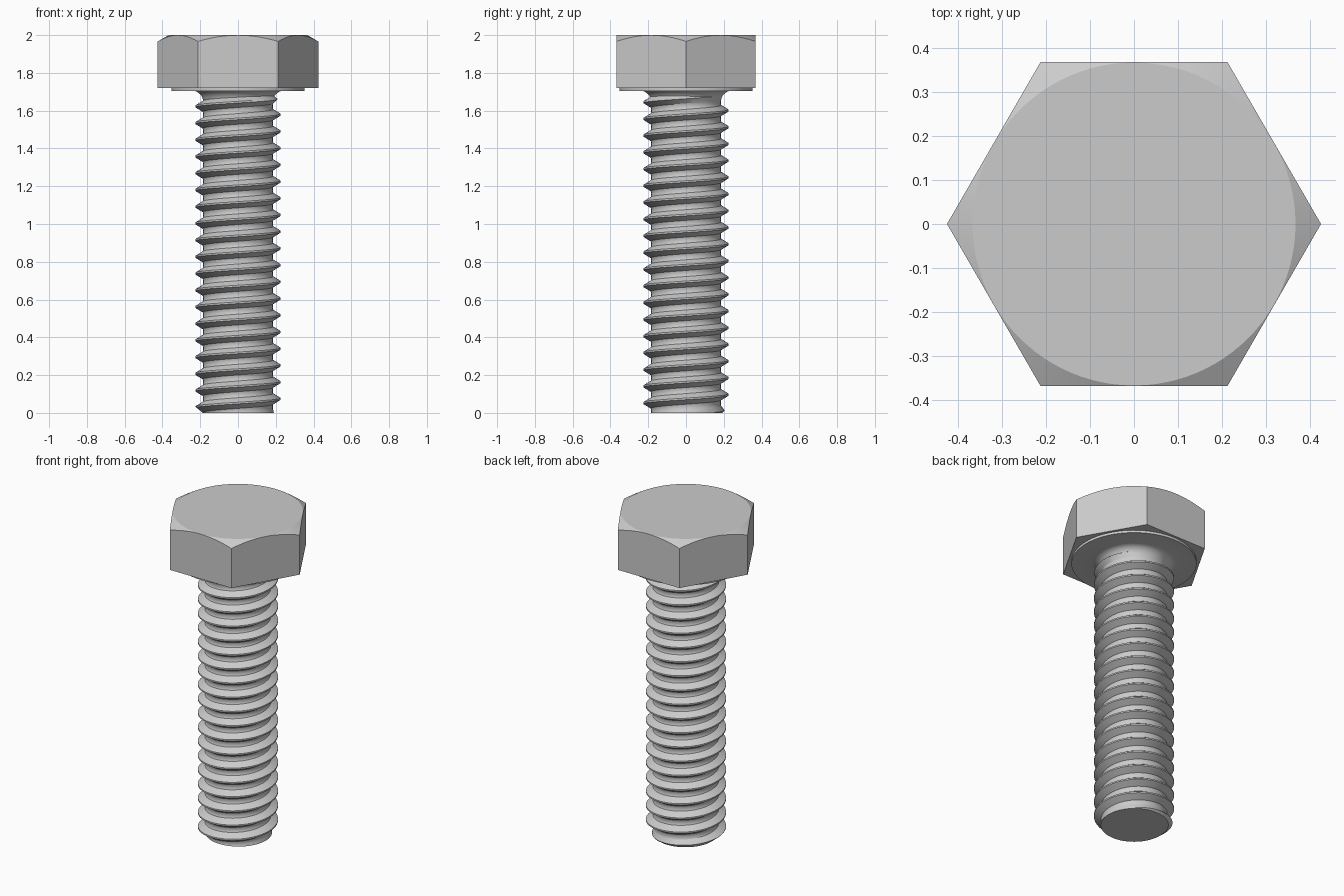
import bpy, bmesh
from math import pi, cos, sin, radians

if "Cube" in bpy.data.objects:
    bpy.data.objects.remove(bpy.data.objects["Cube"])

PITCH, CREST_Z = 0.0885, 0.03      # thread pitch, crest height on the -x side
FLAT = 0.368                       # half the width across the hexagon flats
TOP, UNDER, SEAT = 2.0, 1.72, 1.705


def finish(bm, name):
    bmesh.ops.recalc_face_normals(bm, faces=bm.faces)
    mesh = bpy.data.meshes.new(name)
    bm.to_mesh(mesh)
    bm.free()
    ob = bpy.data.objects.new(name, mesh)
    bpy.context.collection.objects.link(ob)
    bpy.ops.object.select_all(action='DESELECT')
    ob.select_set(True)
    bpy.context.view_layer.objects.active = ob
    bpy.ops.object.shade_smooth_by_angle(angle=radians(20))
    return ob


def hex_radius(a):
    return FLAT / cos(a % (pi / 3) - pi / 6)


# Hexagon head with chamfered top, washer face and neck fillet, lofted as rings
def head_rings(a):
    h = hex_radius(a)
    cone = FLAT - 0.001
    return [(cone, TOP), (h, TOP - (h - cone) * 0.577), (h, UNDER),
            (0.353, UNDER), (0.353, SEAT), (0.236, SEAT), (0.221, 1.702),
            (0.207, 1.694), (0.196, 1.682), (0.188, 1.667), (0.184, 1.65)]


bm = bmesh.new()
N = 96
cols = []
for i in range(N):
    a = 2 * pi * i / N
    cols.append([bm.verts.new((r * cos(a), r * sin(a), z)) for r, z in head_rings(a)])
for i in range(N):
    c, d = cols[i], cols[(i + 1) % N]
    for j in range(len(c) - 1):
        bm.faces.new((c[j], d[j], d[j + 1], c[j + 1]))
bm.faces.new([c[0] for c in cols])
finish(bm, "hex_head")

# Threaded shank: one pitch of thread profile swept along a helix
profile = [(-0.5, 0.184), (-0.4, 0.1845), (-0.32, 0.187), (-0.05, 0.226),
           (0.05, 0.226), (0.32, 0.187), (0.4, 0.1845), (0.5, 0.184)]
bm = bmesh.new()
SEG = 72
turns = int(1.7 / PITCH) + 5
prev = None
for k in range(-2 * SEG, (turns - 2) * SEG + 1):
    a = pi + 2 * pi * (k % SEG) / SEG
    row = []
    for off, r in profile:
        z = CREST_Z + PITCH * (k / SEG + off)
        r = min(r, 0.192 + max(z, 0))                       # bottom chamfer
        r = min(r, 0.184 + max(1.68 - z, 0) * 1.5)          # run-out at the neck
        row.append(bm.verts.new((r * cos(a), r * sin(a), z)))
    if prev:
        for j in range(len(row) - 1):
            bm.faces.new((prev[j], row[j], row[j + 1], prev[j + 1]))
    prev = row
bmesh.ops.remove_doubles(bm, verts=bm.verts, dist=1e-5)

# Trim both ends and cap the tip
for z, n in ((1.68, 1), (0.0, -1)):
    bmesh.ops.bisect_plane(bm, geom=bm.verts[:] + bm.edges[:] + bm.faces[:],
                           plane_co=(0, 0, z), plane_no=(0, 0, n),
                           clear_outer=True, dist=1e-6)
rim = [e for e in bm.edges if e.is_boundary and all(abs(v.co.z) < 1e-4 for v in e.verts)]
bmesh.ops.edgeloop_fill(bm, edges=rim)
finish(bm, "threaded_shank")
